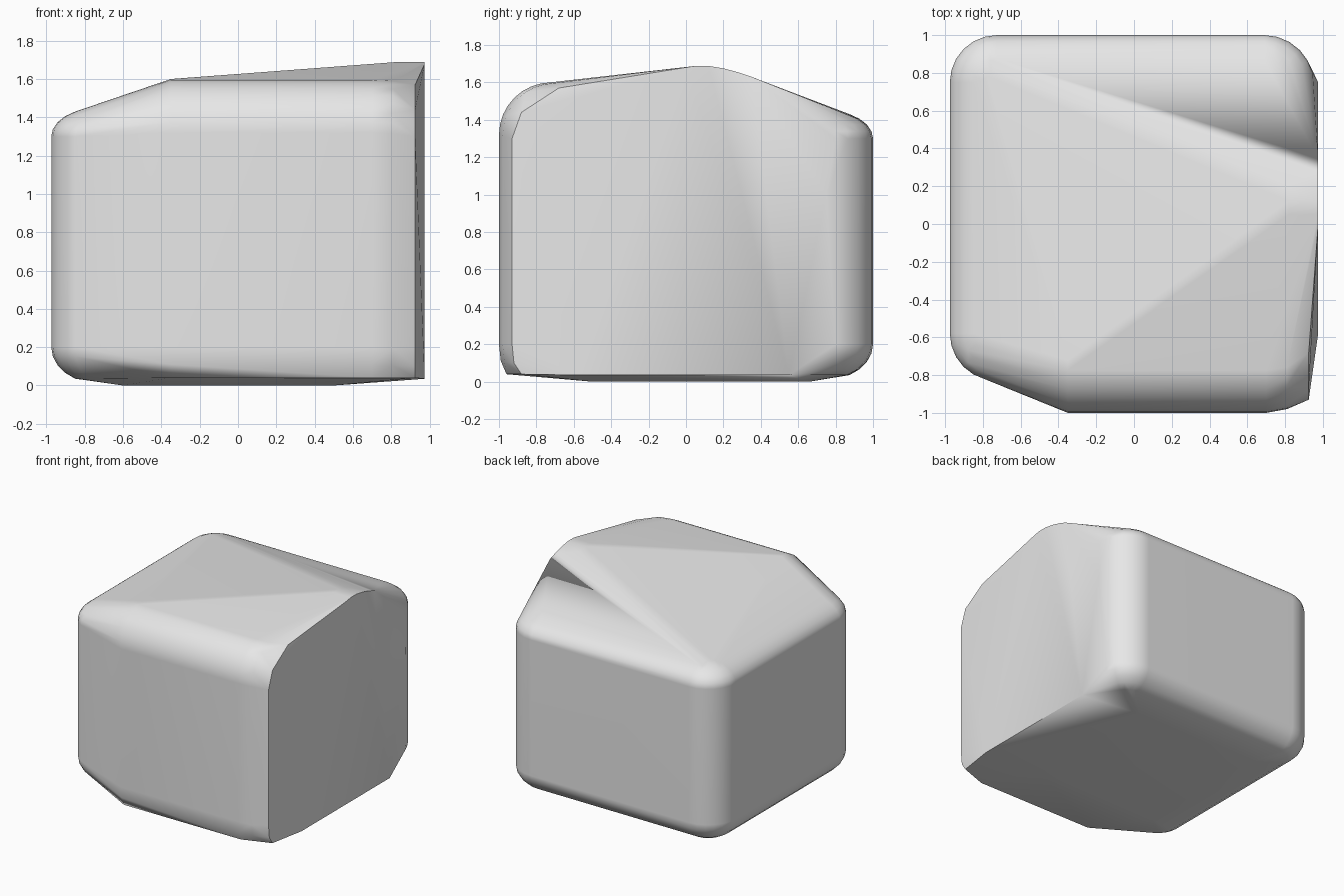
import bpy
import bmesh
from math import sin, cos, pi, radians

old = bpy.data.objects.get("Cube")
if old:
    bpy.data.objects.remove(old)

FLOOR = 0.035   # height of the lower rim
SIDE = 0.975    # half width of the block
points = []


def rounded_post(x, y, rx, ry):
    """Vertical post with softly domed ends, trimmed at the lower rim."""
    for z, rz, end in ((1.3, 0.15, 1), (0.2, 0.19, -1)):
        for i in range(7):
            tilt = i * pi / 12
            for j in range(24):
                turn = j * pi / 12
                points.append((x + rx * cos(tilt) * cos(turn),
                               y + ry * cos(tilt) * sin(turn),
                               max(FLOOR, z + end * rz * sin(tilt))))


def section(x, profile):
    """Profile of (y, z) points placed across the block at x."""
    points.extend((x, y, z) for y, z in profile)


# Three rounded vertical corners
rounded_post(-0.725, 0.75, 0.25, 0.25)
rounded_post(-0.725, -0.58, 0.25, 0.25)
rounded_post(0.69, 0.73, 0.265, 0.27)

# Front wall: soft upper edge and tight lower edge
upper = [(-0.72 - 0.28 * cos(i * pi / 16), 1.32 + 0.28 * sin(i * pi / 16))
         for i in range(9)]
lower = [(-1, 0.2), (-0.99, 0.11), (-0.96, 0.04)]
section(-0.35, upper + lower)
section(0.7, upper + lower)
section(0.81, [(y * 0.98, z - 0.005) for y, z in upper + lower[:2]])

# Side wall: crisp front edge, base and bulge towards the back
section(0.925, [(-0.93, 1.3), (-0.88, 1.44), (-0.68, 1.57),
                (-0.93, 0.2), (-0.92, 0.1), (-0.88, 0.04)])
section(SIDE, [(-0.58, FLOOR), (0.55, FLOOR), (0.75, 1.0)])

# Rounded peak of the roof
peak = [(0, 1.68), (0.05, 1.688), (0.12, 1.688), (0.2, 1.675),
        (0.28, 1.654), (0.35, 1.63)]
section(SIDE, peak)
section(0.82, peak[:4])

# Flat base
for x in (-0.6, 0.5):
    section(x, [(-0.5, 0), (0.66, 0)])

# Wrap a skin around the sections
bm = bmesh.new()
for p in points:
    bm.verts.new(p)
bmesh.ops.remove_doubles(bm, verts=bm.verts[:], dist=0.001)
bmesh.ops.convex_hull(bm, input=bm.verts[:])
loose = [v for v in bm.verts if not v.link_faces]
bmesh.ops.delete(bm, geom=loose, context='VERTS')
bmesh.ops.dissolve_limit(bm, angle_limit=radians(0.5),
                         verts=bm.verts[:], edges=bm.edges[:])
bmesh.ops.recalc_face_normals(bm, faces=bm.faces[:])
mesh = bpy.data.meshes.new("rounded_block")
bm.to_mesh(mesh)
bm.free()

block = bpy.data.objects.new("rounded_block", mesh)
bpy.context.collection.objects.link(block)

# Plain light grey
grey = bpy.data.materials.new("light_grey")
grey.use_nodes = True
color = (0.8, 0.8, 0.8, 1)
grey.diffuse_color = color
shader = next(n for n in grey.node_tree.nodes if n.type == 'BSDF_PRINCIPLED')
shader.inputs["Base Color"].default_value = color
mesh.materials.append(grey)

# Smooth rounding with crisp side and base edges
bpy.ops.object.select_all(action='DESELECT')
block.select_set(True)
bpy.context.view_layer.objects.active = block
bpy.ops.object.shade_smooth_by_angle(angle=radians(35))
weighted = block.modifiers.new("even_shading", 'WEIGHTED_NORMAL')
weighted.keep_sharp = True
